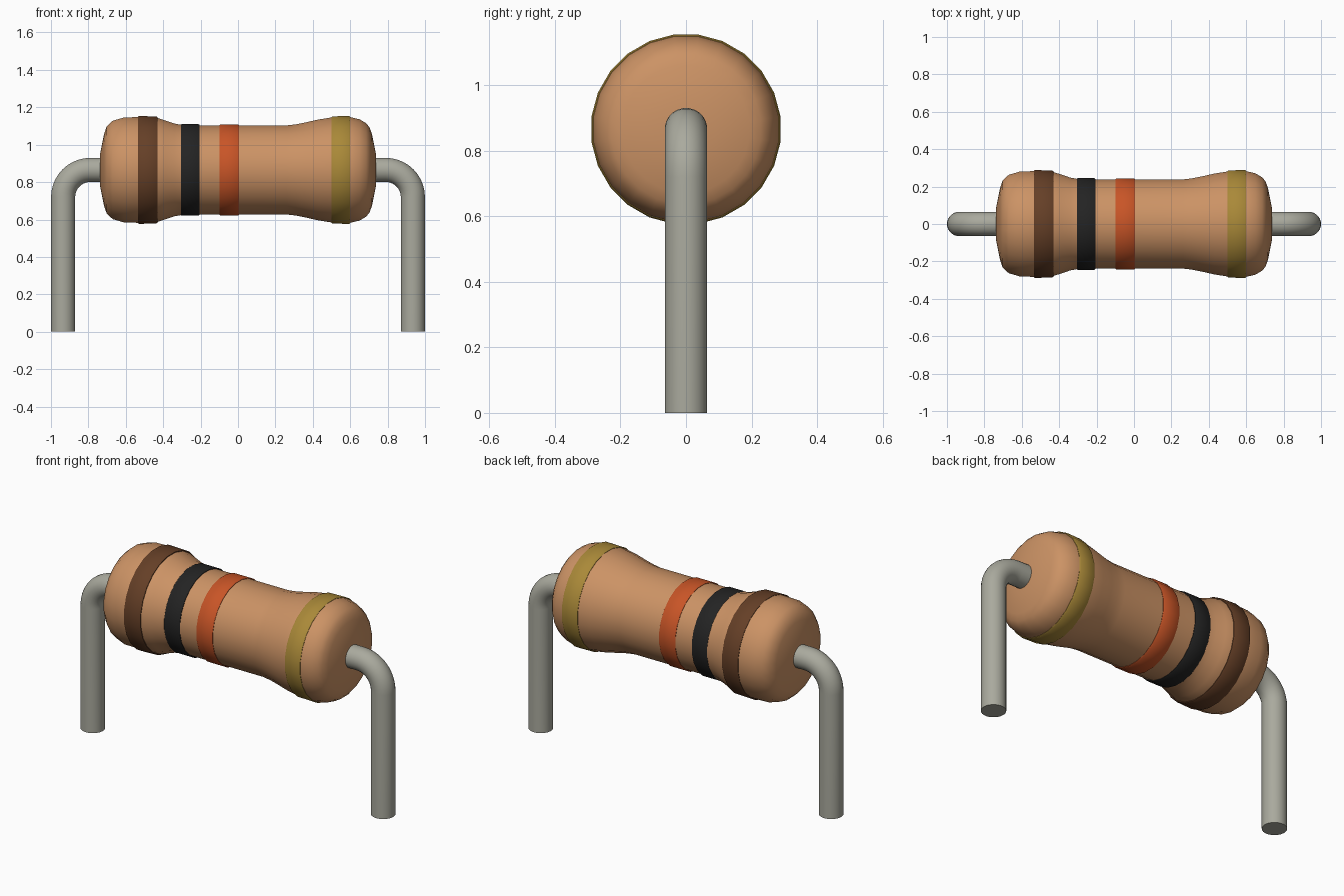
import bpy, bmesh, math
from mathutils import Vector

if "Cube" in bpy.data.objects:
    bpy.data.objects.remove(bpy.data.objects["Cube"])

AXIS_Z = 0.865   # height of the body's centre line
SIDES = 24


def material(name, rgb):
    m = bpy.data.materials.new(name)
    m.diffuse_color = (*rgb, 1)
    m.use_nodes = True
    m.node_tree.nodes["Principled BSDF"].inputs["Base Color"].default_value = m.diffuse_color
    return m


TAN = material("tan", (0.60, 0.29, 0.13))
BROWN = material("brown", (0.13, 0.05, 0.02))
BLACK = material("black", (0.017, 0.017, 0.017))
ORANGE = material("orange", (0.58, 0.09, 0.02))
GOLD = material("gold", (0.40, 0.25, 0.04))
METAL = material("metal", (0.40, 0.40, 0.34))


def loft(name, rings, mat, angle=40, loop=False):
    """Join rings of points into a skin; cap the ends, or close the loop."""
    bm = bmesh.new()
    rows = [[bm.verts.new(p) for p in ring] for ring in rings]
    pairs = list(zip(rows, rows[1:] + rows[:1])) if loop else list(zip(rows, rows[1:]))
    for a, b in pairs:
        for i in range(len(a)):
            j = (i + 1) % len(a)
            bm.faces.new((a[i], a[j], b[j], b[i]))
    if not loop:
        bm.faces.new(rows[0])
        bm.faces.new(rows[-1])
    bmesh.ops.recalc_face_normals(bm, faces=bm.faces)
    mesh = bpy.data.meshes.new(name)
    bm.to_mesh(mesh)
    bm.free()
    mesh.materials.append(mat)
    ob = bpy.data.objects.new(name, mesh)
    bpy.context.collection.objects.link(ob)
    bpy.ops.object.select_all(action='DESELECT')
    ob.select_set(True)
    bpy.context.view_layer.objects.active = ob
    bpy.ops.object.shade_smooth_by_angle(angle=math.radians(angle))
    return ob


def circle(center, u, v, r):
    return [center + r * (math.cos(t) * u + math.sin(t) * v)
            for t in (2 * math.pi * (i + 0.5) / SIDES for i in range(SIDES))]


def body_ring(x, r):
    return circle(Vector((x, 0, AXIS_Z)), Vector((0, 1, 0)), Vector((0, 0, 1)), r)


# Body: flared ends and a narrow waist, turned around the x axis
profile = [(-0.737, 0.09), (-0.716, 0.195), (-0.702, 0.235), (-0.67, 0.265),
           (-0.61, 0.283), (-0.535, 0.285), (-0.43, 0.280), (-0.39, 0.267),
           (-0.34, 0.25), (-0.29, 0.241), (-0.20, 0.240), (0.26, 0.240),
           (0.31, 0.246), (0.36, 0.256), (0.43, 0.272), (0.50, 0.283),
           (0.60, 0.285), (0.65, 0.273), (0.685, 0.252), (0.703, 0.23),
           (0.716, 0.195), (0.737, 0.09)]
loft("body", [body_ring(x, r) for x, r in profile], TAN, 50)

# Painted bands: thin raised rings
for name, x0, x1, r0, r1, mat in (
        ("brown_band", -0.535, -0.43, 0.291, 0.288, BROWN),
        ("black_band", -0.307, -0.206, 0.247, 0.247, BLACK),
        ("orange_band", -0.10, 0.005, 0.246, 0.246, ORANGE),
        ("gold_band", 0.50, 0.60, 0.289, 0.291, GOLD)):
    e = 0.006
    loft(name, [body_ring(x, r) for x, r in (
        (x0, r0 - 0.015), (x0, r0 - 0.004), (x0 + e, r0),
        (x1 - e, r1), (x1, r1 - 0.004), (x1, r1 - 0.015))], mat, 50, loop=True)

# Leads: out of the body end, round the bend and down to the ground
BEND, LEG_X, WIRE = 0.145, 0.935, 0.065
for side, name in ((-1, "left_lead"), (1, "right_lead")):
    path = [(0.68, AXIS_Z, 0.0)]
    for k in range(11):
        a = math.pi / 2 * k / 10
        path.append((LEG_X - BEND + BEND * math.sin(a),
                     AXIS_Z - BEND + BEND * math.cos(a), a))
    path.append((LEG_X, 0.0, math.pi / 2))
    loft(name, [circle(Vector((side * x, 0, z)), Vector((0, 1, 0)),
                       Vector((side * math.sin(a), 0, math.cos(a))), WIRE)
                for x, z, a in path], METAL)
